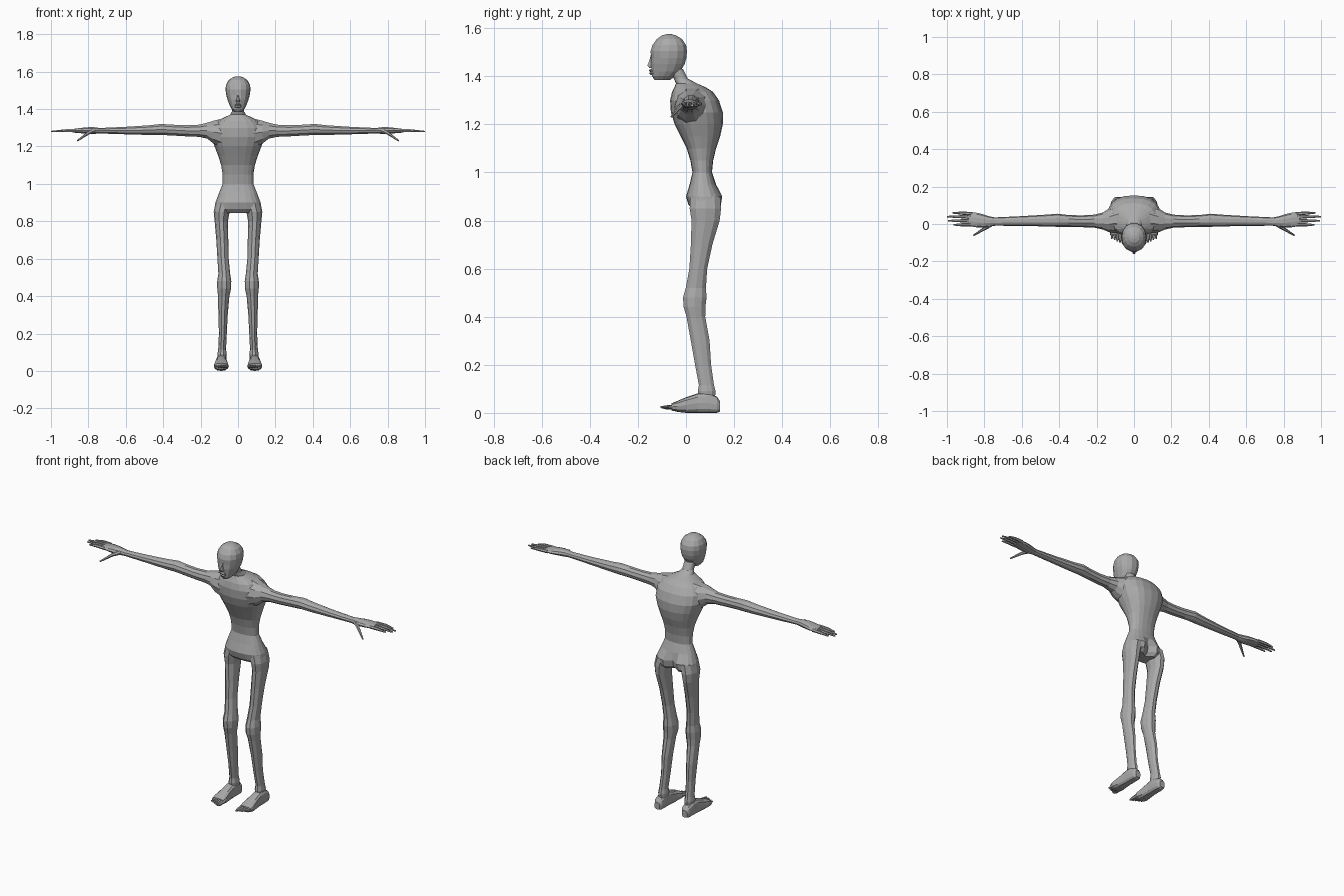
import bpy, math
from mathutils import Vector

skin = bpy.data.materials.new("grey_clay")
skin.diffuse_color = (0.4, 0.4, 0.4, 1)


def loft(name, rings, axis="z", sides=8, power=1.0, mirror=False):
    """Skin rings (pos, a0, a1, b0, b1): extents across the two axes other than `axis`."""
    verts, faces = [], []
    for pos, a0, a1, b0, b1 in rings:
        for i in range(sides):
            t = 2 * math.pi * i / sides
            c, s = math.cos(t), math.sin(t)
            c = math.copysign(abs(c) ** power, c)
            s = math.copysign(abs(s) ** power, s)
            a = (a0 + a1) / 2 + c * (a1 - a0) / 2
            b = (b0 + b1) / 2 + s * (b1 - b0) / 2
            verts.append({"z": (a, b, pos), "x": (pos, a, b), "y": (a, pos, b)}[axis])
    for r in range(len(rings) - 1):
        for i in range(sides):
            j = (i + 1) % sides
            o = r * sides
            faces.append((o + i, o + j, o + sides + j, o + sides + i))
    faces.append(tuple(reversed(range(sides))))
    faces.append(tuple(range((len(rings) - 1) * sides, len(rings) * sides)))
    return finish(name, verts, faces, mirror)


def finish(name, verts, faces, mirror):
    mesh = bpy.data.meshes.new(name)
    mesh.from_pydata(verts, [], faces)
    mesh.materials.append(skin)
    ob = bpy.data.objects.new(name, mesh)
    bpy.context.collection.objects.link(ob)
    # consistent outward normals
    import bmesh
    bm = bmesh.new()
    bm.from_mesh(mesh)
    bmesh.ops.recalc_face_normals(bm, faces=bm.faces)
    bm.to_mesh(mesh)
    bm.free()
    if mirror:
        ob.modifiers.new("Mirror", "MIRROR").use_bisect_axis[0] = False
    return ob


def digit(name, points, radii, sides=6):
    """Tapered tube along points, mirrored to the other side."""
    verts, faces = [], []
    pts = [Vector(p) for p in points]
    q = (pts[-1] - pts[0]).to_track_quat("Z", "Y")
    for p, r in zip(pts, radii):
        for i in range(sides):
            t = 2 * math.pi * i / sides
            verts.append(p + q @ Vector((r * math.cos(t), r * math.sin(t), 0)))
    for k in range(len(pts) - 1):
        for i in range(sides):
            j = (i + 1) % sides
            o = k * sides
            faces.append((o + i, o + j, o + sides + j, o + sides + i))
    faces.append(tuple(range(sides)))
    faces.append(tuple(range(len(verts) - sides, len(verts))))
    return finish(name, verts, faces, True)


# torso and neck: z, half width, front y, back y
body = [(0.845, .10, .03, .125), (0.865, .125, .01, .148), (0.90, .121, 0, .154),
        (0.95, .102, .015, .125), (1.0, .082, .027, .108), (1.05, .082, .018, .113),
        (1.10, .09, .003, .125), (1.15, .106, -.022, .142), (1.20, .125, -.047, .153),
        (1.25, .142, -.063, .153), (1.30, .14, -.066, .137), (1.335, .115, -.058, .112),
        (1.355, .075, -.048, .08), (1.37, .042, -.042, .045), (1.39, .031, -.05, .008),
        (1.43, .03, -.075, -.012)]
torso = loft("torso", [(z, -w, w, f, b) for z, w, f, b in body], sides=20, power=0.85)
# cleft at the lower back
for v in torso.data.vertices:
    if abs(v.co.x) < .005 and v.co.y > .1 and v.co.z < .92:
        v.co.y -= .03

# head: z, half width, front y, back y
skull = [(1.385, .02, -.132, -.065), (1.40, .034, -.142, -.045), (1.42, .045, -.144, -.022),
         (1.45, .056, -.148, -.004), (1.475, .063, -.147, .003), (1.505, .067, -.149, .006),
         (1.53, .064, -.141, .002), (1.555, .05, -.122, -.016), (1.57, .028, -.1, -.042),
         (1.575, .01, -.08, -.06)]
loft("head", [(z, -w, w, f, b) for z, w, f, b in skull], sides=14, power=0.92)
loft("nose", [(1.435, -.011, .011, -.155, -.12), (1.445, -.012, .012, -.163, -.12),
              (1.465, -.007, .007, -.155, -.12), (1.49, -.004, .004, -.148, -.12)], sides=6)
loft("lips", [(1.405, -.012, .012, -.147, -.12), (1.412, -.02, .02, -.154, -.11),
              (1.418, -.02, .02, -.149, -.11), (1.424, -.02, .02, -.155, -.11),
              (1.431, -.01, .01, -.148, -.12)], sides=8)

# arms and palms: x, y range, z range
loft("arm", [(.05, -.05, .12, 1.18, 1.355), (.09, -.05, .105, 1.19, 1.352),
             (.13, -.045, .085, 1.212, 1.341), (.165, -.03, .062, 1.24, 1.329),
             (.21, -.02, .05, 1.25, 1.318), (.28, -.017, .046, 1.253, 1.315),
             (.35, -.015, .048, 1.257, 1.318), (.41, -.015, .055, 1.26, 1.322),
             (.47, -.013, .05, 1.26, 1.315), (.60, -.01, .042, 1.264, 1.306),
             (.75, -.009, .035, 1.269, 1.299)], "x", 10, mirror=True)
loft("hand", [(.735, -.008, .034, 1.27, 1.299), (.77, -.014, .04, 1.266, 1.304),
              (.80, -.02, .05, 1.267, 1.304), (.84, -.018, .06, 1.27, 1.3),
              (.885, -.011, .062, 1.274, 1.294)], "x", 10, mirror=True)
for i, (y, tip) in enumerate([(-.004, .965), (.016, .995), (.036, 1.0), (.054, .97)]):
    digit(f"finger_{i + 1}", [(.865, y, 1.285), (.92, y * 1.08, 1.285), (tip, y * 1.1, 1.28)],
          [.01, .0085, .004])
digit("thumb", [(.765, -.002, 1.288), (.80, -.025, 1.272), (.858, -.061, 1.231)],
      [.013, .009, .004])

# legs: z, x range, y range
loft("leg", [(.06, .062, .108, .05, .122), (.09, .06, .11, .047, .125), (.115, .064, .106, .052, .118),
             (.20, .06, .102, .036, .106), (.30, .055, .105, .018, .1), (.40, .046, .107, 0, .082),
             (.44, .037, .111, -.012, .083), (.48, .036, .111, -.015, .088),
             (.52, .042, .105, -.003, .085), (.60, .05, .11, .012, .09), (.70, .052, .116, .018, .112),
             (.80, .054, .125, .02, .143), (.85, .045, .13, .012, .149), (.90, .03, .12, .015, .145)],
     sides=10, mirror=True)

# feet: y, x range, z range
loft("foot", [(.142, .072, .106, .006, .048), (.128, .063, .114, 0, .068), (.09, .06, .117, 0, .085),
              (.05, .06, .118, 0, .082), (.0, .055, .124, 0, .065), (-.035, .05, .129, .004, .05),
              (-.06, .052, .127, .01, .04)], "y", 12, 0.7, mirror=True)
for i in range(5):
    x = .06 + i * .0145
    tip = -.107 + i * .007
    digit(f"toe_{i + 1}", [(x, -.045, .025), (x, tip + .022, .023), (x, tip, .024)],
          [.012 - i * .001, .0095 - i * .0007, .004])
